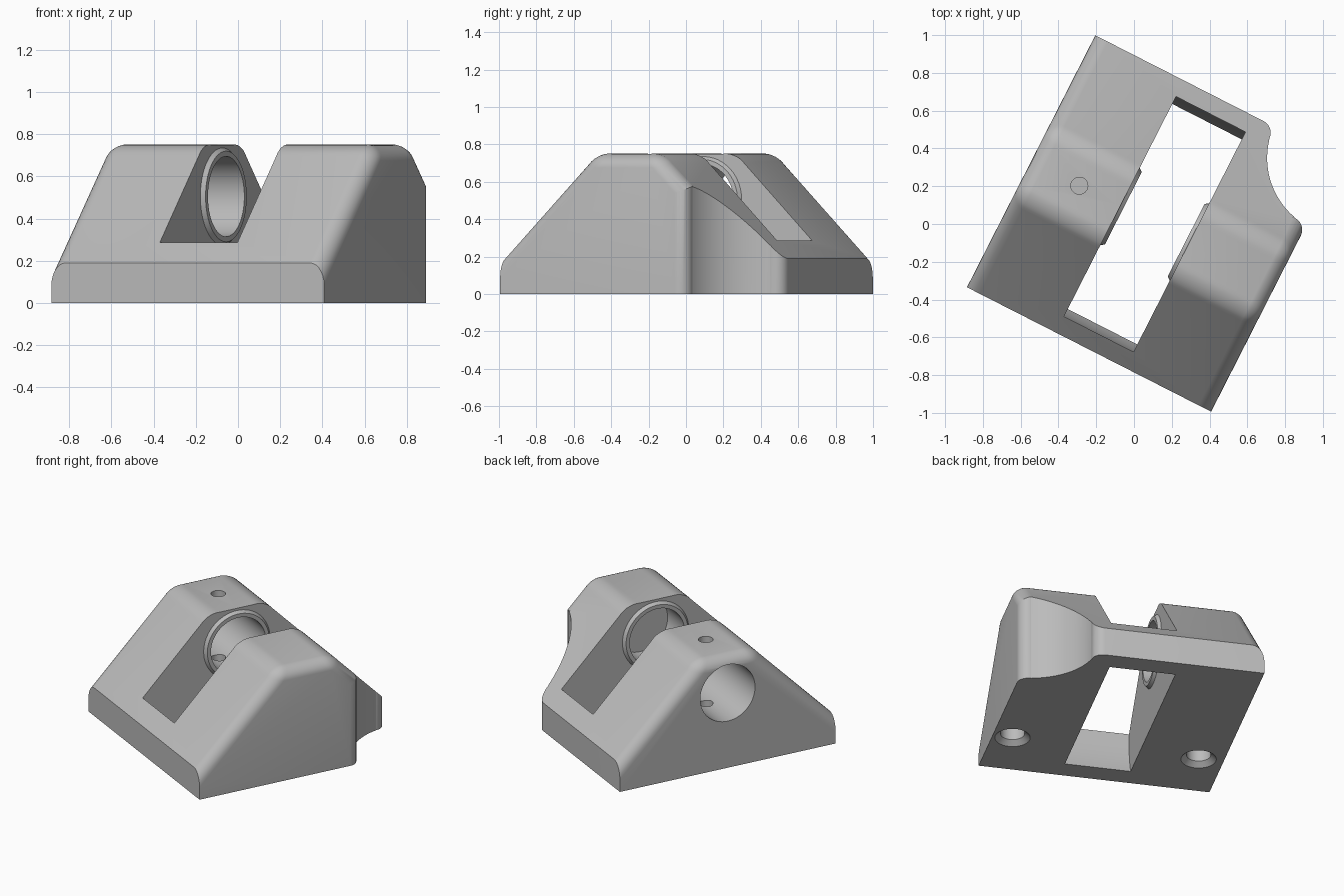
import bpy, bmesh, math
from mathutils import Matrix, Vector

if "Cube" in bpy.data.objects:
    bpy.data.objects.remove(bpy.data.objects["Cube"])

# Block extents in its own frame, before it is turned about z
U0, U1, V0, V1 = -0.636, 0.815, -0.70, 0.797
MID_V, BASE_H, TOP_H, TOP_HALF = 0.049, 0.19, 0.75, 0.195
SLOT0, SLOT1 = -0.108, 0.305
BORE_Z, BORE_R = 0.505, 0.19

grey = bpy.data.materials.new("plain grey")
grey.use_nodes = True
grey.diffuse_color = (0.5, 0.5, 0.5, 1)
grey.node_tree.nodes["Principled BSDF"].inputs["Base Color"].default_value = (0.5, 0.5, 0.5, 1)


def make(name, bm):
    bmesh.ops.recalc_face_normals(bm, faces=bm.faces[:])
    mesh = bpy.data.meshes.new(name)
    bm.to_mesh(mesh)
    bm.free()
    mesh.materials.append(grey)
    ob = bpy.data.objects.new(name, mesh)
    bpy.context.collection.objects.link(ob)
    return ob


def prism(points, direction):
    bm = bmesh.new()
    face = bm.faces.new([bm.verts.new(p) for p in points])
    ext = bmesh.ops.extrude_face_region(bm, geom=[face])
    bmesh.ops.translate(bm, vec=direction,
                        verts=[g for g in ext["geom"] if isinstance(g, bmesh.types.BMVert)])
    bmesh.ops.recalc_face_normals(bm, faces=bm.faces[:])
    return bm


def rod(name, start, end, r1, r2=None, sides=64):
    start, end = Vector(start), Vector(end)
    axis = end - start
    turn = axis.to_track_quat('Z', 'Y').to_matrix().to_4x4()
    bm = bmesh.new()
    bmesh.ops.create_cone(bm, cap_ends=True, segments=sides, radius1=r1,
                          radius2=r1 if r2 is None else r2, depth=axis.length,
                          matrix=Matrix.Translation((start + end) / 2) @ turn)
    return make(name, bm)


def combine(tool, operation='DIFFERENCE'):
    tool.hide_render = True
    mod = body.modifiers.new(tool.name, 'BOOLEAN')
    mod.operation, mod.solver, mod.object = operation, 'EXACT', tool
    bpy.context.view_layer.objects.active = body
    bpy.ops.object.modifier_apply(modifier=mod.name)
    bpy.data.objects.remove(tool)


# Wedge body with rounded upper edges
profile = [(V0, 0), (V1, 0), (V1, BASE_H), (MID_V + TOP_HALF, TOP_H),
           (MID_V - TOP_HALF, TOP_H), (V0, BASE_H)]
bm = prism([(U0, v, z) for v, z in profile], (U1 - U0, 0, 0))
soft = []
for e in bm.edges:
    a, b = (v.co for v in e.verts)
    base_crease = abs(a.x - b.x) > 0.1 and a.z < TOP_H - 0.1
    if min(a.z, b.z) > 0.1 and not base_crease:
        soft.append(e)
bmesh.ops.bevel(bm, geom=soft, offset=0.075, segments=7, profile=0.5, affect='EDGES')
body = make("mounting_block", bm)

# Wheel slot through the middle
combine(rod("slot_cutter", (SLOT0, MID_V, 0.24), (SLOT1, MID_V, 0.24), 0.655, sides=128))

# Raised bearing rings on both slot walls
for wall, side in ((SLOT0, 1), (SLOT1, -1)):
    combine(rod("bearing_ring", (wall - 0.02 * side, MID_V, BORE_Z),
                (wall + 0.02 * side, MID_V, BORE_Z), 0.245, 0.215), 'UNION')

# Axle bore: through one wall, blind in the other
combine(rod("bore_cutter", (U0 - 0.1, MID_V, BORE_Z), (SLOT1 + 0.2, MID_V, BORE_Z), BORE_R))

# Set screw hole from the top across the bore
combine(rod("set_screw_cutter", (-0.35, MID_V, 0.15), (-0.35, MID_V, 0.9), 0.045, sides=32))

# Countersunk screw holes underneath
for u in (-0.48, 0.69):
    combine(rod("screw_cutter", (u, -0.32, -0.05), (u, -0.32, 0.2), 0.075, sides=48))
    combine(rod("countersink_cutter", (u, -0.32, -0.01), (u, -0.32, 0.03), 0.12, 0.075, sides=48))

# Concave corner notch with rounded lips, as distances from the corner
R, K, F = 0.41, 0.02, 0.07
reach = math.sqrt((R + F) ** 2 - (F + K) ** 2) - K
lean = math.atan2(F + K, reach + K)
half = []
for i in range(9):
    a = math.pi / 2 + (lean + math.pi / 2) * i / 8
    half.append((reach - F * math.cos(a) * -1, F - F * math.sin(a)))
for i in range(1, 17):
    a = lean + (math.pi / 4 - lean) * i / 16
    half.append((R * math.cos(a) - K, R * math.sin(a) - K))
outline = half + [(q, p) for p, q in reversed(half[:-1])]
outline += [(-0.2, outline[-1][1]), (-0.2, -0.2), (outline[0][0], -0.2)]
combine(make("notch_cutter", prism([(U1 - p, V1 - q, -0.2) for p, q in outline], (0, 0, 1.4))))

# Turn the finished block and shade it
body.data.transform(Matrix.Rotation(math.radians(-27), 4, 'Z'))
bpy.ops.object.select_all(action='DESELECT')
body.select_set(True)
bpy.context.view_layer.objects.active = body
bpy.ops.object.shade_smooth_by_angle(angle=math.radians(30))
